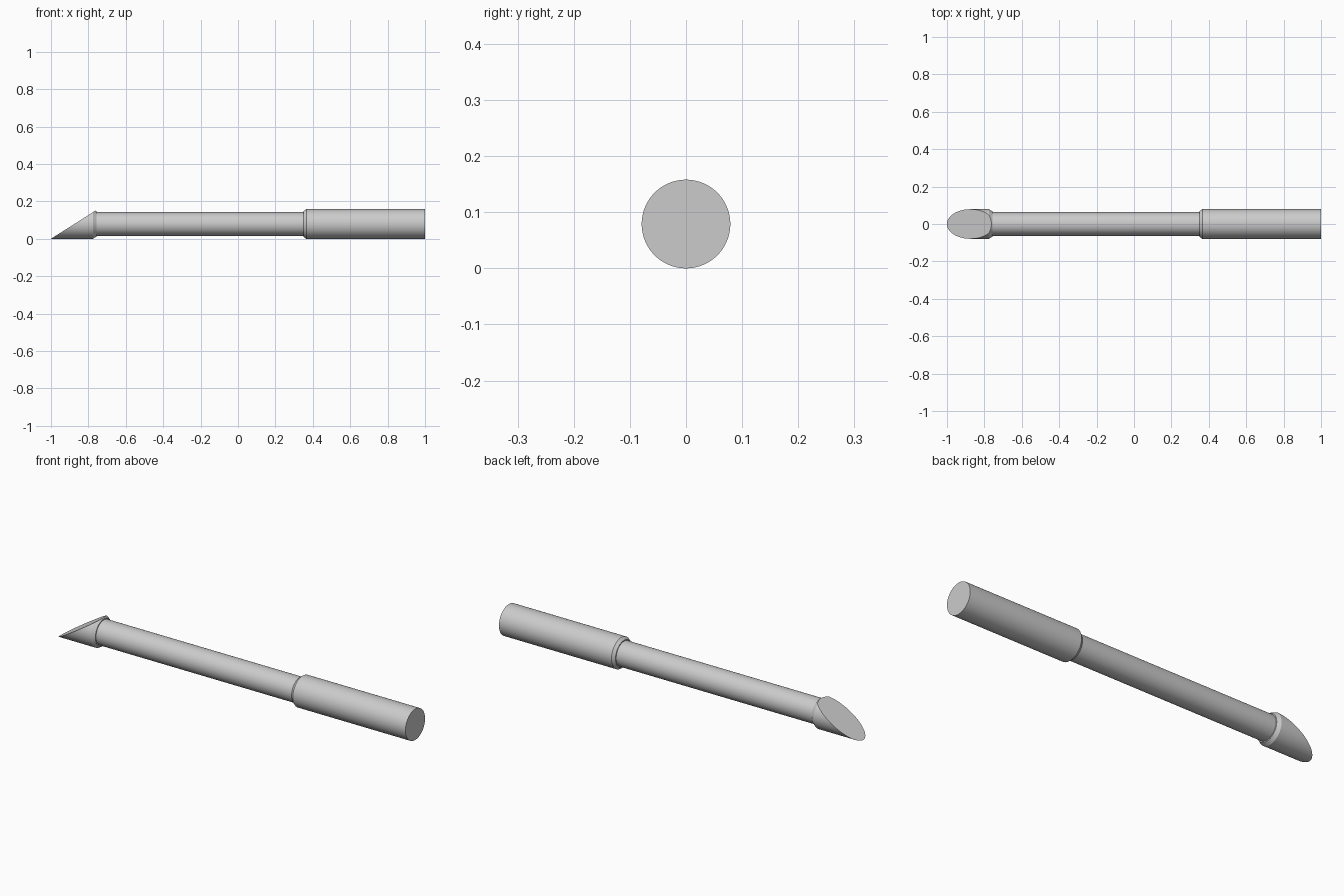
import bpy, bmesh, math
from mathutils import Vector

cube = bpy.data.objects.get("Cube")
if cube:
    bpy.data.objects.remove(cube, do_unlink=True)

SIDES = 96
R = 0.079          # outer radius, also the height of the axis
CHAMFER_R = 0.068
SHAFT_R = 0.063

steel = bpy.data.materials.new("grey_steel")
steel.use_nodes = True
grey = (0.6, 0.6, 0.6, 1)
steel.diffuse_color = grey
steel.node_tree.nodes["Principled BSDF"].inputs["Base Color"].default_value = grey


def turned_part(name, profile, cut=None):
    """Lathe (x, radius) points round the long axis, with an optional flat cut."""
    bm = bmesh.new()
    rings = []
    for x, r in profile:
        angles = [2 * math.pi * i / SIDES for i in range(SIDES)]
        rings.append([bm.verts.new((x, r * math.sin(a), R - r * math.cos(a))) for a in angles])
    for a, b in zip(rings, rings[1:]):
        for i in range(SIDES):
            j = (i + 1) % SIDES
            bm.faces.new((a[i], a[j], b[j], b[i]))
    bm.faces.new(rings[0])
    bm.faces.new(rings[-1])
    if cut:
        point, normal = cut
        geom = bm.verts[:] + bm.edges[:] + bm.faces[:]
        res = bmesh.ops.bisect_plane(bm, geom=geom, plane_co=point, plane_no=normal,
                                     clear_outer=True, dist=1e-6)
        edges = [e for e in res["geom_cut"] if isinstance(e, bmesh.types.BMEdge)]
        bmesh.ops.contextual_create(bm, geom=edges)
    bmesh.ops.recalc_face_normals(bm, faces=bm.faces[:])
    mesh = bpy.data.meshes.new(name)
    bm.to_mesh(mesh)
    bm.free()
    mesh.materials.append(steel)
    obj = bpy.data.objects.new(name, mesh)
    bpy.context.collection.objects.link(obj)
    bpy.ops.object.select_all(action="DESELECT")
    obj.select_set(True)
    bpy.context.view_layer.objects.active = obj
    bpy.ops.object.shade_smooth_by_angle(angle=math.radians(25))
    return obj


# Bevelled head: a short cylinder sliced from its lower tip to its upper rear
slope = 0.633
turned_part("bevel_tip", [(-1.01, R), (-0.775, R), (-0.757, CHAMFER_R)],
            cut=(Vector((-1, 0, 0)), Vector((-slope, 0, 1)).normalized()))

# Slim shaft
turned_part("shaft", [(-0.757, SHAFT_R), (0.35, SHAFT_R)])

# Thicker rear sleeve with a chamfered front edge
turned_part("rear_sleeve", [(0.35, CHAMFER_R), (0.365, R), (1, R)])
